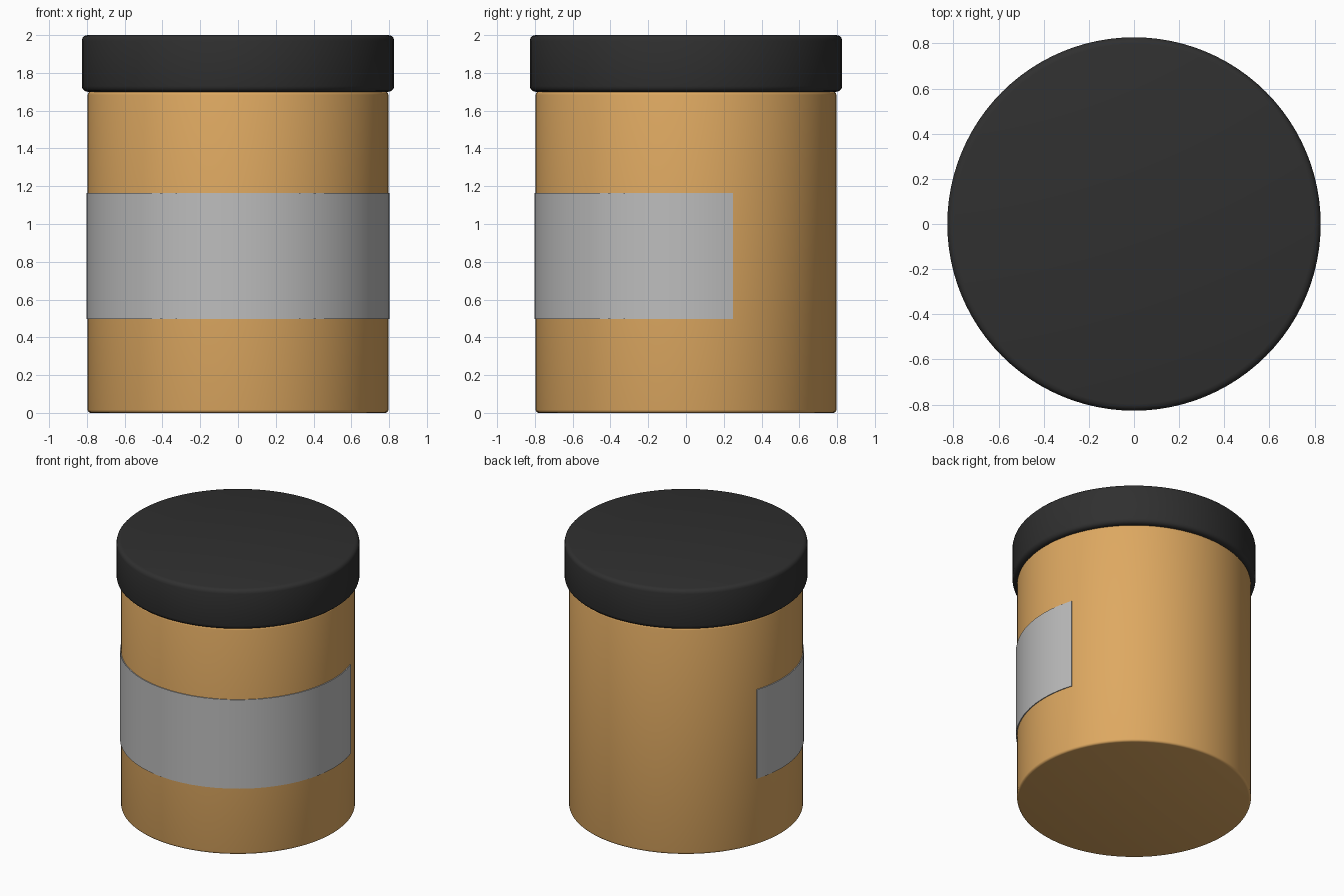
import bpy, bmesh, math

if "Cube" in bpy.data.objects:
    bpy.data.objects.remove(bpy.data.objects["Cube"])

SEGMENTS = 96


def material(name, color):
    mat = bpy.data.materials.new(name)
    mat.diffuse_color = (*color, 1)
    mat.use_nodes = True
    mat.node_tree.nodes["Principled BSDF"].inputs["Base Color"].default_value = mat.diffuse_color
    return mat


amber = material("amber", (0.73, 0.395, 0.12))
charcoal = material("charcoal", (0.029, 0.029, 0.029))
label_grey = material("label grey", (0.51, 0.51, 0.51))


def finish(name, bm, mat):
    bmesh.ops.recalc_face_normals(bm, faces=bm.faces)
    mesh = bpy.data.meshes.new(name)
    bm.to_mesh(mesh)
    bm.free()
    obj = bpy.data.objects.new(name, mesh)
    bpy.context.collection.objects.link(obj)
    mesh.materials.append(mat)
    bpy.ops.object.select_all(action='DESELECT')
    obj.select_set(True)
    bpy.context.view_layer.objects.active = obj
    return obj


def rounded_disc(name, radius, bottom, top, rim, mat):
    """Closed cylinder with softly rounded top and bottom rims."""
    bm = bmesh.new()
    bmesh.ops.create_cone(bm, cap_ends=True, segments=SEGMENTS,
                          radius1=radius, radius2=radius, depth=top - bottom)
    bmesh.ops.translate(bm, verts=bm.verts, vec=(0, 0, (top + bottom) / 2))
    obj = finish(name, bm, mat)
    bevel = obj.modifiers.new("rim", 'BEVEL')
    bevel.width = rim
    bevel.segments = 3
    bevel.limit_method = 'ANGLE'
    bevel.angle_limit = math.radians(40)
    bpy.ops.object.modifier_apply(modifier="rim")
    bpy.ops.object.shade_smooth_by_angle(angle=math.radians(35))
    return obj


# Jar body and overhanging lid
rounded_disc("jar_body", 0.796, 0.0, 1.70, 0.016, amber)
rounded_disc("lid", 0.827, 1.70, 2.0, 0.03, charcoal)

# Thin label wrapped around the front, open at the back
STEPS, SPAN = 36, math.radians(216)
bm = bmesh.new()
rings = []
for i in range(STEPS + 1):
    a = -math.pi / 2 + SPAN * (i / STEPS - 0.5)
    rings.append([bm.verts.new((r * math.cos(a), r * math.sin(a), z))
                  for r, z in ((0.794, 0.498), (0.803, 0.498),
                               (0.803, 1.165), (0.794, 1.165))])
for p, q in zip(rings, rings[1:]):
    for k in range(4):
        n = (k + 1) % 4
        bm.faces.new((p[k], p[n], q[n], q[k]))
bm.faces.new(rings[0])
bm.faces.new(rings[-1])
finish("label", bm, label_grey)
bpy.ops.object.shade_smooth_by_angle(angle=math.radians(35))
